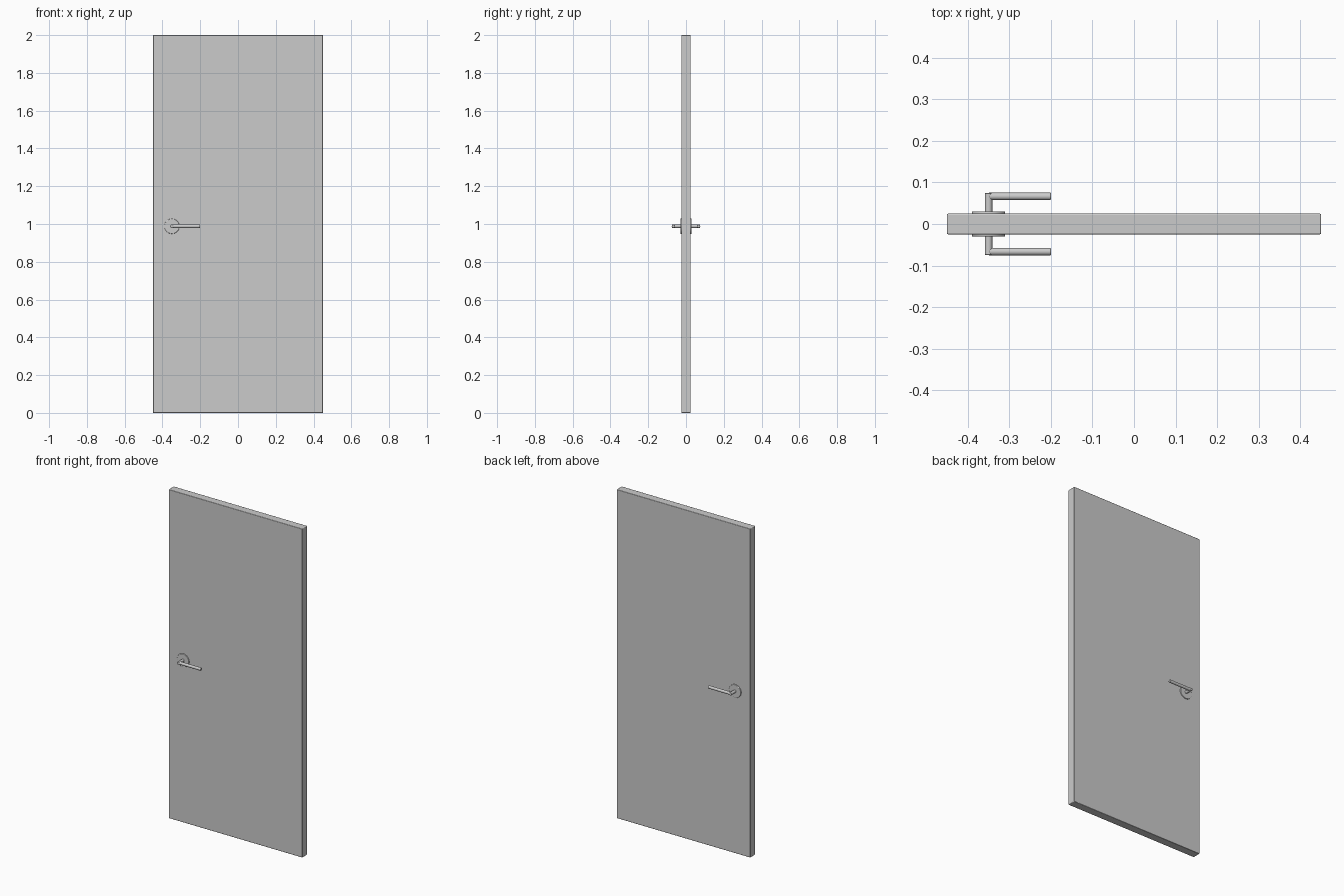
import bpy
from math import pi

if "Cube" in bpy.data.objects:
    bpy.data.objects.remove(bpy.data.objects["Cube"])

HX, HZ = -0.35, 0.988   # handle axis position


def finish(obj, name, bevel, segments=2):
    obj.name = name
    bpy.ops.object.transform_apply(location=False, rotation=True, scale=True)
    mod = obj.modifiers.new("edge_bevel", 'BEVEL')
    mod.width, mod.segments = bevel, segments
    mod.limit_method, mod.angle_limit = 'ANGLE', 0.7
    bpy.ops.object.shade_smooth_by_angle(angle=0.6)
    return obj


def rod(name, radius, length, loc, rot, sides, bevel):
    bpy.ops.mesh.primitive_cylinder_add(vertices=sides, radius=radius, depth=length,
                                        location=loc, rotation=rot)
    return finish(bpy.context.object, name, bevel)


# door slab with lightly eased edges
bpy.ops.mesh.primitive_cube_add(size=1, location=(0, 0, 1))
slab = bpy.context.object
slab.scale = (0.9, 0.05, 2)
finish(slab, "door_panel", 0.003)

# matching handle on each face
for side, s in (("front", -1), ("back", 1)):
    # round backplate
    rod(side + "_rosette", 0.04, 0.01, (HX, s * 0.025, HZ), (pi / 2, 0, 0), 32, 0.002)
    # neck standing out from the door
    rod(side + "_neck", 0.009, 0.0495, (HX, s * 0.04975, HZ), (pi / 2, 0, 0), 16, 0.001)
    # horizontal lever
    rod(side + "_lever", 0.009, 0.15, (HX + 0.075, s * 0.0665, HZ), (0, pi / 2, 0), 16, 0.002)
